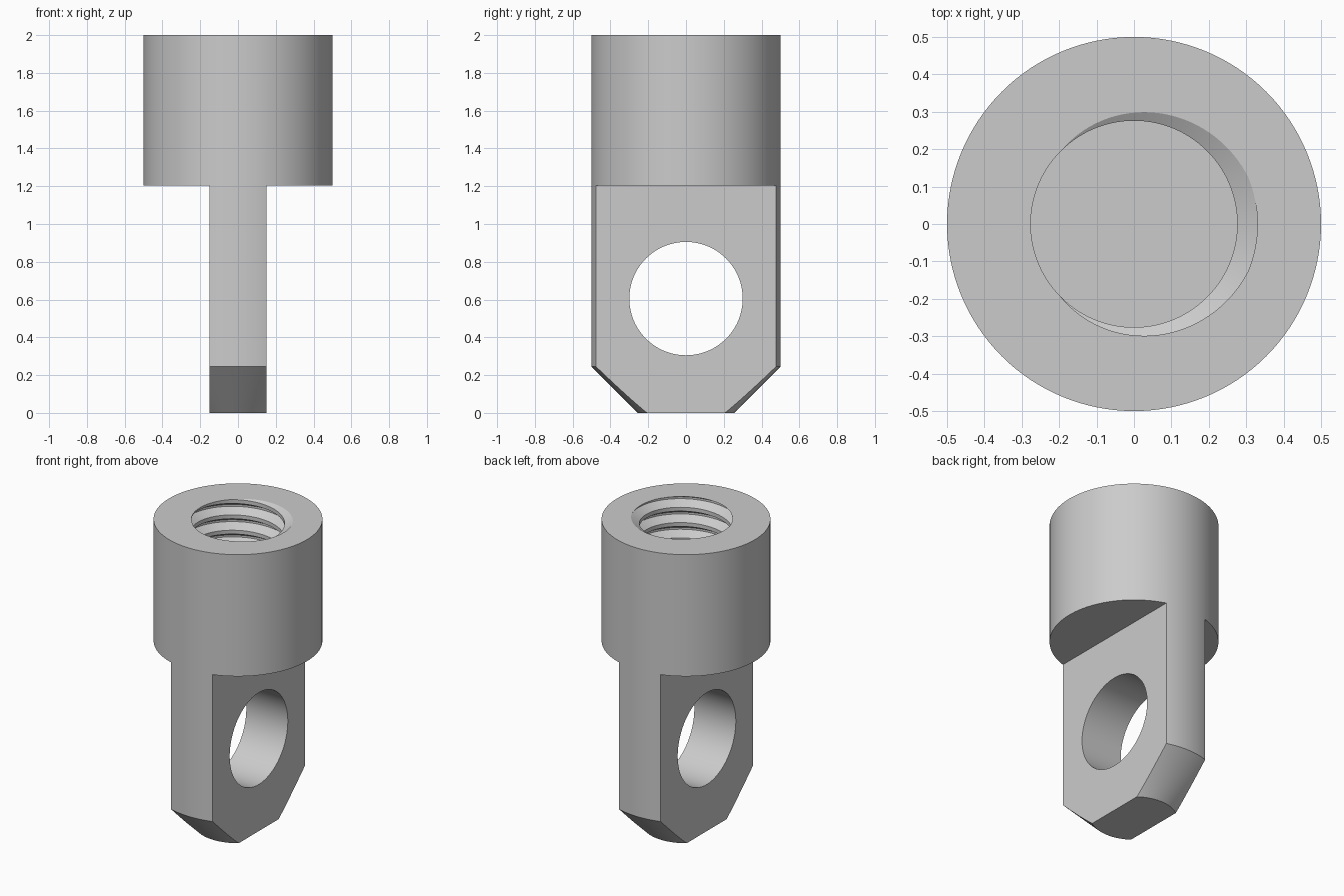
import bpy, bmesh, math
from mathutils import Vector, Matrix

if "Cube" in bpy.data.objects:
    bpy.data.objects.remove(bpy.data.objects["Cube"], do_unlink=True)

SEGMENTS = 128
HEIGHT, RADIUS = 2.0, 0.5
SHOULDER = 1.205           # underside of the round head
TONGUE_HALF = 0.15         # half thickness of the flat tongue
CHAMFER = 0.245
BORE_FLOOR = 1.4
MINOR, MAJOR, PITCH = 0.276, 0.33, 0.1

steel = bpy.data.materials.new("grey_steel")
steel.use_nodes = True
colour = (0.6, 0.6, 0.6, 1)
steel.diffuse_color = colour
steel.node_tree.nodes["Principled BSDF"].inputs["Base Color"].default_value = colour


def add_object(name, bm):
    bmesh.ops.recalc_face_normals(bm, faces=bm.faces)
    mesh = bpy.data.meshes.new(name)
    bm.to_mesh(mesh)
    bm.free()
    mesh.materials.append(steel)
    obj = bpy.data.objects.new(name, mesh)
    bpy.context.collection.objects.link(obj)
    return obj


def lathe(name, profile):
    """Turn (radius, z) points into a closed round solid."""
    bm = bmesh.new()
    rings = []
    for r, z in profile:
        angles = [math.tau * i / SEGMENTS for i in range(SEGMENTS)]
        rings.append([bm.verts.new((r * math.cos(a), r * math.sin(a), z)) for a in angles])
    for low, high in zip(rings, rings[1:]):
        for i in range(SEGMENTS):
            j = (i + 1) % SEGMENTS
            bm.faces.new((low[i], low[j], high[j], high[i]))
    bm.faces.new(rings[0])
    bm.faces.new(rings[-1])
    return add_object(name, bm)


def box(name, low, high):
    low, high = Vector(low), Vector(high)
    bm = bmesh.new()
    matrix = Matrix.Translation((low + high) / 2) @ Matrix.Diagonal((*(high - low), 1))
    bmesh.ops.create_cube(bm, size=1, matrix=matrix)
    return add_object(name, bm)


def thread_tap():
    """Helical sheet with a trapezoid groove, trimmed and capped into a solid."""
    section = [(-0.375, MINOR), (-0.0625, MAJOR), (0.0625, MAJOR), (0.375, MINOR)]
    turns = range(-8, 3)
    bm = bmesh.new()
    rows = []
    for turn in turns:
        for offset, r in section:
            row = []
            for i in range(SEGMENTS + 1):
                a = math.tau * i / SEGMENTS
                z = HEIGHT + PITCH * (turn + offset + i / SEGMENTS)
                row.append(bm.verts.new((r * math.cos(a), r * math.sin(a), z)))
            rows.append(row)
    for low, high in zip(rows, rows[1:]):
        for i in range(SEGMENTS):
            bm.faces.new((low[i], low[i + 1], high[i + 1], high[i]))
    bmesh.ops.remove_doubles(bm, verts=bm.verts, dist=1e-5)
    for z, normal in ((HEIGHT + 0.053, 1), (BORE_FLOOR, -1)):
        geom = bm.verts[:] + bm.edges[:] + bm.faces[:]
        bmesh.ops.bisect_plane(bm, geom=geom, plane_co=(0, 0, z),
                               plane_no=(0, 0, normal), clear_outer=True)
    bmesh.ops.holes_fill(bm, edges=[e for e in bm.edges if e.is_boundary], sides=0)
    return add_object("thread_tap", bm)


def cut(target, cutter):
    cutter.hide_render = True
    mod = target.modifiers.new("cut", "BOOLEAN")
    mod.operation, mod.solver, mod.object = "DIFFERENCE", "EXACT", cutter
    bpy.ops.object.select_all(action="DESELECT")
    bpy.context.view_layer.objects.active = target
    target.select_set(True)
    bpy.ops.object.modifier_apply(modifier=mod.name)
    bpy.data.objects.remove(cutter, do_unlink=True)


# Round bar with a conical lower end
body = lathe("threaded_eye_fitting", [(RADIUS - CHAMFER, 0), (RADIUS, CHAMFER), (RADIUS, HEIGHT)])

# Mill both sides away to leave the flat tongue
for side in (-1, 1):
    xs = sorted((side * TONGUE_HALF, side * 0.7))
    cut(body, box("side_cutter", (xs[0], -0.7, -0.2), (xs[1], 0.7, SHOULDER)))

# Cross hole through the tongue
drill = lathe("eye_drill", [(0.3, -0.4), (0.3, 0.4)])
drill.data.transform(Matrix.Translation((0, 0, 0.605)) @ Matrix.Rotation(math.pi / 2, 4, "Y"))
cut(body, drill)

# Threaded blind bore in the head
cut(body, thread_tap())

bpy.ops.object.shade_smooth_by_angle(angle=math.radians(25))
